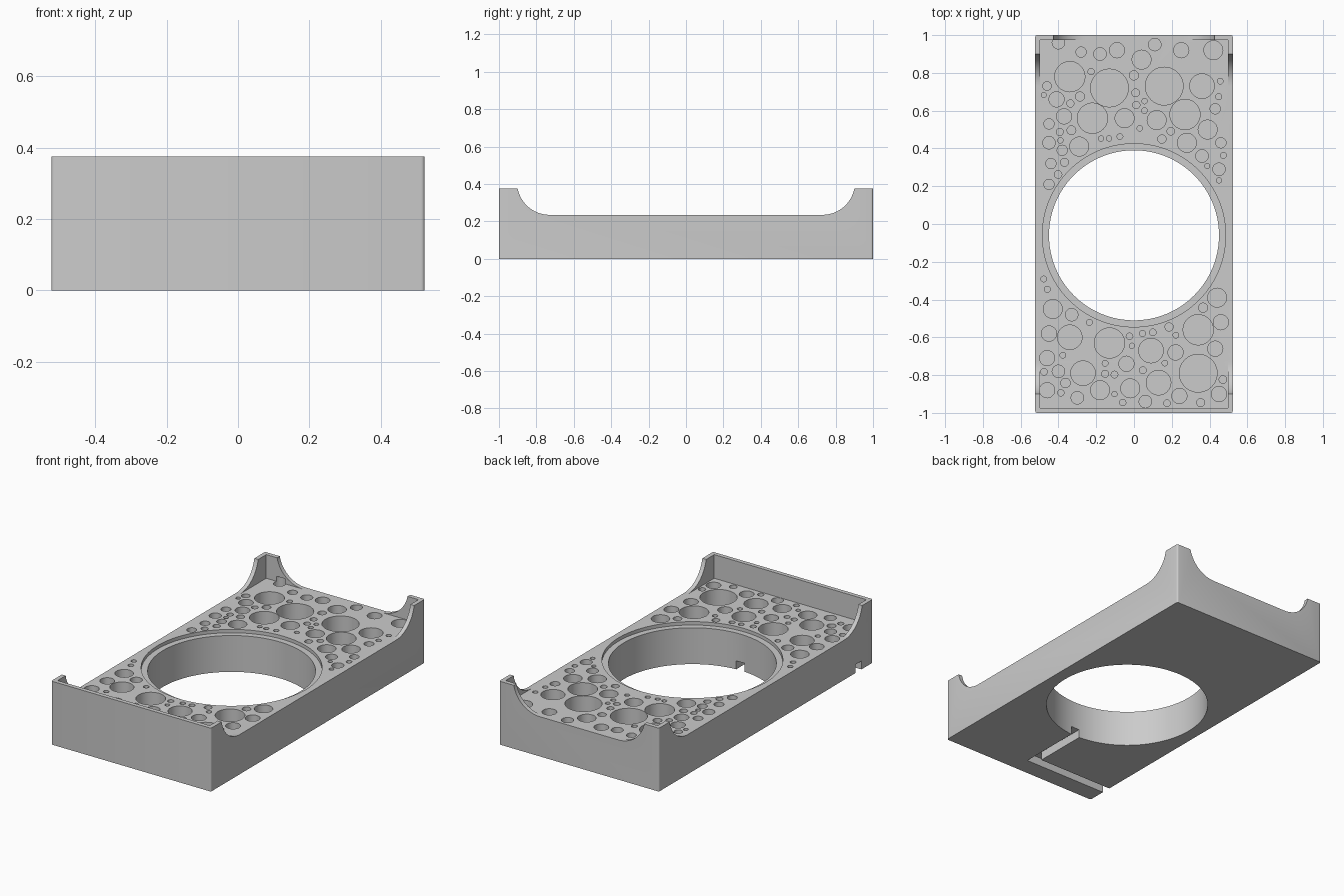
import bpy, bmesh, math, random
from mathutils import Matrix, Vector

old = bpy.data.objects.get("Cube")
if old:
    bpy.data.objects.remove(old, do_unlink=True)

HALF_X, HALF_Y, HEIGHT = 0.523, 1.0, 0.375
DECK = 0.235            # top of the plate
WALL = 0.025
HOLE_Y, HOLE_R, RIM_R = -0.06, 0.45, 0.485
POCKET = 0.12           # depth of the round pockets


def add_box(bm, low, high):
    low, high = Vector(low), Vector(high)
    size = high - low
    place = Matrix.Translation((low + high) / 2) @ Matrix.Diagonal((*size, 1))
    return bmesh.ops.create_cube(bm, size=1, matrix=place)


def add_cylinder(bm, x, y, radius, bottom, top, sides):
    bmesh.ops.create_cone(bm, cap_ends=True, segments=sides, radius1=radius, radius2=radius,
                          depth=top - bottom, matrix=Matrix.Translation((x, y, (bottom + top) / 2)))


def add_scoop(bm, flat_half, place, start, end):
    """Wide U shaped profile with quarter-round ends, extruded along one axis."""
    radius, steps = 0.173, 16
    right = []
    for i in range(steps + 1):
        a = math.pi / 2 * i / steps
        right.append((flat_half + radius * math.sin(a), DECK + radius * (1 - math.cos(a))))
    right.append((flat_half + radius, HEIGHT + 0.2))
    outline = [(-u, z) for u, z in reversed(right)] + right
    face = bm.faces.new([bm.verts.new(place(u, start, z)) for u, z in outline])
    moved = bmesh.ops.extrude_face_region(bm, geom=[face])["geom"]
    shift = Vector(place(0, end, 0)) - Vector(place(0, start, 0))
    bmesh.ops.translate(bm, vec=shift, verts=[g for g in moved if isinstance(g, bmesh.types.BMVert)])


def to_object(bm, name):
    bmesh.ops.recalc_face_normals(bm, faces=bm.faces[:])
    mesh = bpy.data.meshes.new(name)
    bm.to_mesh(mesh)
    bm.free()
    obj = bpy.data.objects.new(name, mesh)
    bpy.context.collection.objects.link(obj)
    return obj


def cut(target, bm, name):
    cutter = to_object(bm, name)
    cutter.hide_render = True
    mod = target.modifiers.new(name, 'BOOLEAN')
    mod.operation, mod.solver, mod.object = 'DIFFERENCE', 'EXACT', cutter
    graph = bpy.context.evaluated_depsgraph_get()
    mesh = bpy.data.meshes.new_from_object(target.evaluated_get(graph))
    target.modifiers.clear()
    target.data = mesh
    bpy.data.objects.remove(cutter, do_unlink=True)


# Solid block with slightly rounded upright edges
bm = bmesh.new()
add_box(bm, (-HALF_X, -HALF_Y, 0), (HALF_X, HALF_Y, HEIGHT))
upright = [e for e in bm.edges if abs(e.verts[0].co.z - e.verts[1].co.z) > 0.1]
bmesh.ops.bevel(bm, geom=upright, offset=0.01, segments=4, profile=0.5, affect='EDGES')
tray = to_object(bm, "perforated_tray")

# Recess inside the walls
bm = bmesh.new()
add_box(bm, (WALL - HALF_X, WALL - HALF_Y, DECK), (HALF_X - WALL, HALF_Y - WALL, 1))
cut(tray, bm, "recess_cutter")

# Curved openings in both side walls and in the back wall
bm = bmesh.new()
add_scoop(bm, 0.73, lambda u, v, z: (v, u, z), -1, 1)
cut(tray, bm, "side_scoop_cutter")
bm = bmesh.new()
add_scoop(bm, 0.257, lambda u, v, z: (u, v, z), 0.5, 1.5)
cut(tray, bm, "back_scoop_cutter")

# Large through hole with a shallow rim step
bm = bmesh.new()
add_cylinder(bm, 0, HOLE_Y, RIM_R, DECK - 0.02, 1, 128)
cut(tray, bm, "rim_cutter")
bm = bmesh.new()
add_cylinder(bm, 0, HOLE_Y, HOLE_R, -1, 1, 128)
cut(tray, bm, "hole_cutter")

# Cable channel under the plate: from the hole forward, then out of one side
for low, high in (((-0.028, -0.893, -1), (0.028, -0.4, 0.05)),
                  ((-1, -0.893, -1), (0.028, -0.838, 0.05))):
    bm = bmesh.new()
    add_box(bm, low, high)
    cut(tray, bm, "channel_cutter")

# Round pockets, grouped by radius (hundredths of a unit)
groups = {
    10: [(-13, 72), (16, 73), (34, -79)],
    8: [(-34, 78), (-22, 56), (27, 58), (-13, -63), (34, -56)],
    6.5: [(36, 73), (-27, -79), (13, -84), (9, -67), (-34, -60)],
    5: [(-5, 56), (12, 55), (4, 87), (42, 92), (-29, 41), (39, 50), (28, 43),
        (-43, -45), (-18, -88), (44, -39), (-2, -87)],
    4: [(-9, 92), (25, 92), (-41, 66), (-37, 57), (-45, -58), (-46, -71), (-46, -88),
        (43, -66), (46, -52), (45, -90), (24, -91), (22, -68), (-4, -74)],
    3.3: [(-40, 96), (-18, 90), (11, 95), (-45, 43), (45, 29), (-33, -48), (-40, -78),
          (-30, -92), (6, -94), (36, 36)],
    2.7: [(-28, 91), (-45, 53), (-38, 39), (-44, 32), (46, 43), (43, 61), (-45, 21)],
}
pockets = [(x / 100, y / 100, r / 100) for r, spots in groups.items() for x, y in spots]

# Small pockets scattered in the remaining gaps
random.seed(4)
wanted = len(pockets) + 50
for _ in range(6000):
    if len(pockets) >= wanted:
        break
    x, y, r = random.uniform(-0.48, 0.48), random.uniform(-0.95, 0.82), random.uniform(0.013, 0.025)
    clear_of_hole = math.hypot(x, y - HOLE_Y) > RIM_R + r + 0.01
    if clear_of_hole and abs(x) + r < 0.495 and all(
            math.hypot(x - a, y - b) > r + c + 0.012 for a, b, c in pockets):
        pockets.append((x, y, r))

bm = bmesh.new()
for x, y, r in pockets:
    add_cylinder(bm, x, y, r, DECK - POCKET, DECK + 0.03, 40)
cut(tray, bm, "pocket_cutter")

# Single grey material
grey = bpy.data.materials.new("plain_grey")
grey.use_nodes = True
colour = (0.6, 0.6, 0.6, 1)
grey.diffuse_color = colour
grey.node_tree.nodes["Principled BSDF"].inputs["Base Color"].default_value = colour
tray.data.materials.clear()
tray.data.materials.append(grey)

# Smooth the round walls, keep the rims sharp
bpy.ops.object.select_all(action='DESELECT')
tray.select_set(True)
bpy.context.view_layer.objects.active = tray
bpy.ops.object.shade_smooth_by_angle(angle=math.radians(30))
